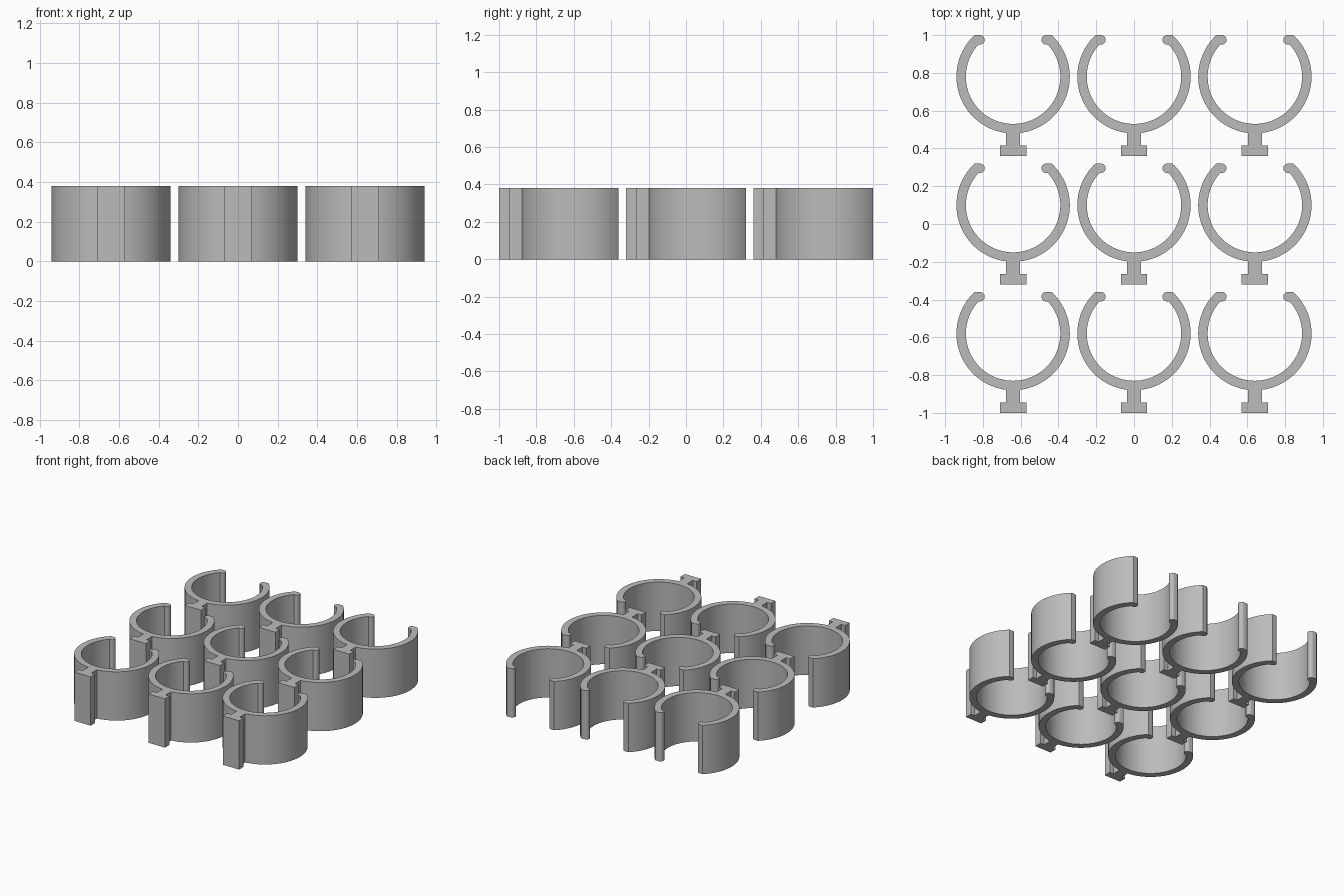
import bpy
import bmesh
from math import sin, cos, atan2, pi, radians

OUTER, INNER, HEIGHT = 0.30, 0.25, 0.38
TIP_Y, TIP_R = 0.22, 0.025
PITCH_X, PITCH_Y, MID_Y = 0.64, 0.68, 0.10

if "Cube" in bpy.data.objects:
    bpy.data.objects.remove(bpy.data.objects["Cube"])

grey = bpy.data.materials.new("plain grey")
grey.use_nodes = True
colour = (0.5, 0.5, 0.5, 1)
grey.diffuse_color = colour
grey.node_tree.nodes["Principled BSDF"].inputs["Base Color"].default_value = colour


def arc(cx, cy, r, start, end, steps):
    """Points along an arc, both ends included."""
    angles = [start + (end - start) * i / steps for i in range(steps + 1)]
    return [(cx + r * cos(a), cy + r * sin(a)) for a in angles]


def clip_outline():
    """Right half from the foot round to the inner wall, then mirrored."""
    half = [(0.07, -0.42), (0.07, -0.365), (0.037, -0.365)]
    stem = -pi / 2 + math_asin(0.037 / OUTER)
    half += arc(0, 0, OUTER, stem, math_asin(TIP_Y / OUTER), 40)
    # rounded lip turning in to the inner wall
    half += arc(0.175, TIP_Y - TIP_R, TIP_R, pi / 2, radians(285), 10)
    inner = arc(0, 0, INNER, atan2(0.162, 0.19), -pi / 2, 40)
    half += inner
    return half + [(-x, y) for x, y in reversed(half[:-1])]


def math_asin(s):
    return atan2(s, (1 - s * s) ** 0.5)


# One clip: flat outline extruded upward
mesh = bpy.data.meshes.new("clip")
bm = bmesh.new()
base = bm.faces.new([bm.verts.new((x, y, 0)) for x, y in clip_outline()])
top = bmesh.ops.extrude_face_region(bm, geom=[base], use_keep_orig=True)
bmesh.ops.translate(bm, vec=(0, 0, HEIGHT),
                    verts=[v for v in top["geom"] if isinstance(v, bmesh.types.BMVert)])
bmesh.ops.recalc_face_normals(bm, faces=bm.faces)
bm.to_mesh(mesh)
bm.free()
mesh.materials.append(grey)

# Three by three grid of clips
clips = []
for row, row_name in zip((-1, 0, 1), ("front", "middle", "back")):
    for col, col_name in zip((-1, 0, 1), ("right", "centre", "left")):
        clip = bpy.data.objects.new(f"clip_{row_name}_{col_name}", mesh)
        clip.location = (col * PITCH_X, MID_Y + row * PITCH_Y, 0)
        bpy.context.collection.objects.link(clip)
        clips.append(clip)

# Smooth curved walls, crisp rims and corners
bpy.ops.object.select_all(action="DESELECT")
clips[0].select_set(True)
bpy.context.view_layer.objects.active = clips[0]
bpy.ops.object.shade_smooth_by_angle(angle=radians(30))
